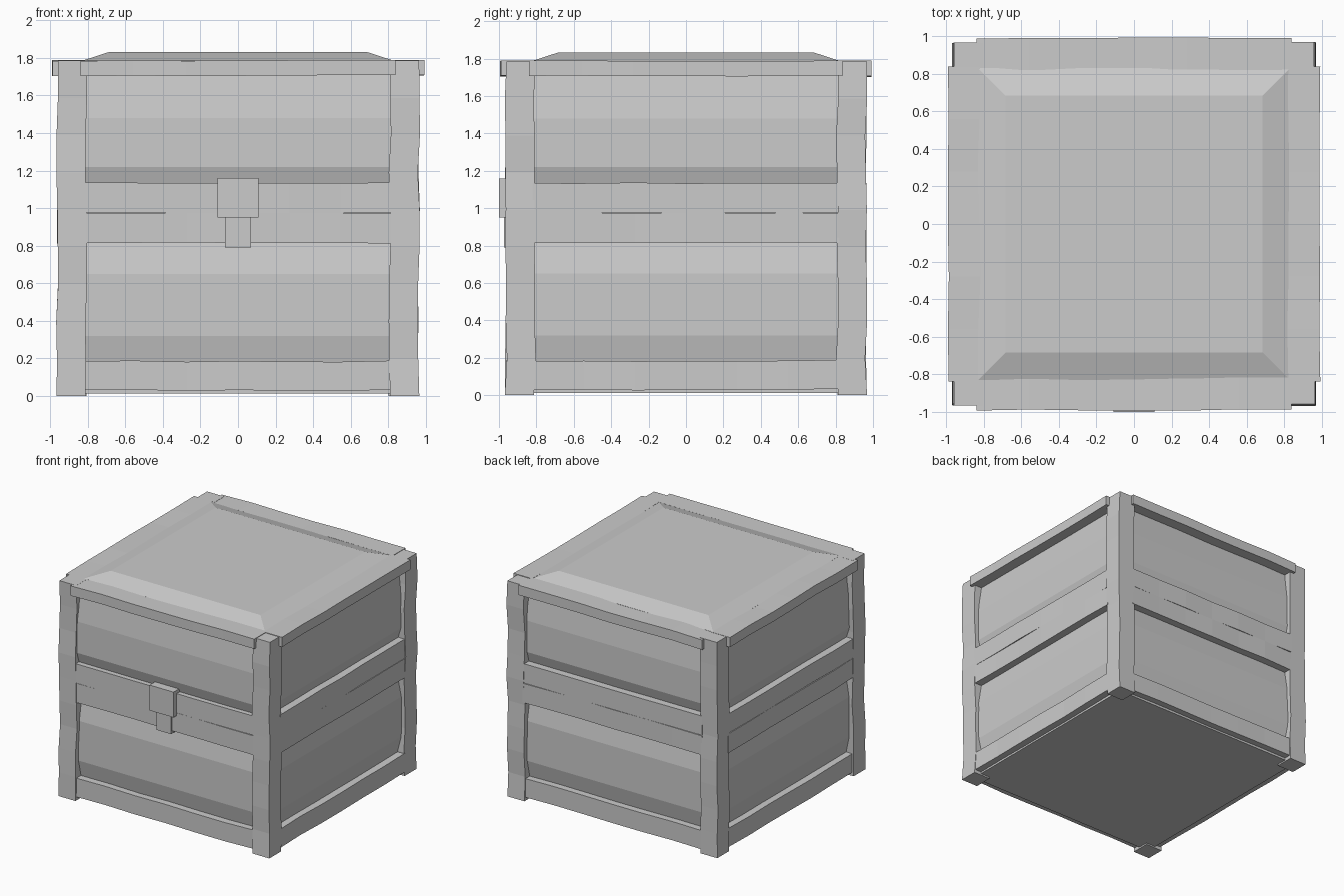
import bpy, bmesh, random
from math import pi
from mathutils import Matrix, Vector

if "Cube" in bpy.data.objects:
    bpy.data.objects.remove(bpy.data.objects["Cube"])

random.seed(4)


def finish(bm, name, turn=0):
    bmesh.ops.recalc_face_normals(bm, faces=bm.faces)
    bm.transform(Matrix.Rotation(turn * pi / 2, 4, 'Z'))
    me = bpy.data.meshes.new(name)
    bm.to_mesh(me)
    bm.free()
    ob = bpy.data.objects.new(name, me)
    bpy.context.collection.objects.link(ob)
    return ob


def loft(name, rings, turn=0):
    """Skin a list of closed rings and cap both ends."""
    bm = bmesh.new()
    vr = [[bm.verts.new(p) for p in r] for r in rings]
    for a, b in zip(vr, vr[1:]):
        n = len(a)
        for i in range(n):
            bm.faces.new((a[i], a[(i + 1) % n], b[(i + 1) % n], b[i]))
    bm.faces.new(vr[0])
    bm.faces.new(vr[-1])
    return finish(bm, name, turn)


def bar(name, lo, hi, axis=0, cuts=6, wobble=0.006, turn=0):
    """Box with hand-hewn wobble in rings along one axis."""
    u, v = [a for a in range(3) if a != axis]
    rings = []
    for i in range(cuts + 1):
        t = lo[axis] + (hi[axis] - lo[axis]) * i / cuts
        du, dv = (random.uniform(-wobble, wobble) for _ in range(2))
        ring = []
        for cu, cv in ((lo[u], lo[v]), (hi[u], lo[v]), (hi[u], hi[v]), (lo[u], hi[v])):
            p = Vector((0, 0, 0))
            p[axis], p[u], p[v] = t, cu + du, cv + dv
            ring.append(p)
        rings.append(ring)
    return loft(name, rings, turn)


def panel(name, z0, z1, zb, zt, turn, out=0.0):
    """Bowed panel: flat middle, slanted top and bottom facets."""
    edge, mid = -0.893 - out, -0.928 - out
    prof = [(-0.83, z0), (edge, z0), (mid, zb), (mid, zt), (edge, z1), (-0.83, z1)]
    return loft(name, [[(x, y, z) for y, z in prof] for x in (-0.83, 0.83)], turn)


for k, side in enumerate(("front", "right", "back", "left")):
    # corner post
    bar(side + "_corner_post", (-0.963, -0.963, 0), (-0.808, -0.808, 1.785), 2, 9, 0.006, k)
    # bottom rail and the two middle rails with a seam between
    bar(side + "_bottom_rail", (-0.82, -0.957, 0.03), (0.82, -0.83, 0.185), 0, 6, 0.004, k)
    bar(side + "_base_middle_rail", (-0.82, -0.962, 0.815), (0.82, -0.83, 0.974), 0, 6, 0.003, k)
    bar(side + "_lid_middle_rail", (-0.82, -0.962, 0.976), (0.82, -0.83, 1.135), 0, 6, 0.003, k)
    # bowed panels; the front lid panel sits nearly flush with its rail
    panel(side + "_lower_panel", 0.16, 0.84, 0.32, 0.65, k)
    panel(side + "_upper_panel", 1.11, 1.75, 1.22, 1.48, k, 0.02 if k == 0 else 0)
    # backing strip behind the seam
    bar(side + "_seam_backing", (-0.82, -0.93, 0.94), (0.82, -0.84, 1.01), 0, 1, 0, k)
    # overhanging lid rim
    bar(side + "_lid_rim", (-0.84, -0.99, 1.705), (0.84, -0.82, 1.786), 0, 6, 0.004, k)

# raised lid top with sloped borders
square = lambda r, z: [(-r, -r, z), (r, -r, z), (r, r, z), (-r, r, z)]
loft("lid_top", [square(0.83, 1.72), square(0.83, 1.785), square(0.685, 1.832)])

# floor of the chest
loft("floor", [square(0.90, 0.012), square(0.90, 0.05)])

# latch
bar("latch_plate", (-0.11, -1.0, 0.95), (0.11, -0.9, 1.16), 0, 1, 0)
bar("latch_tongue", (-0.068, -0.972, 0.79), (0.068, -0.88, 0.96), 0, 1, 0)
